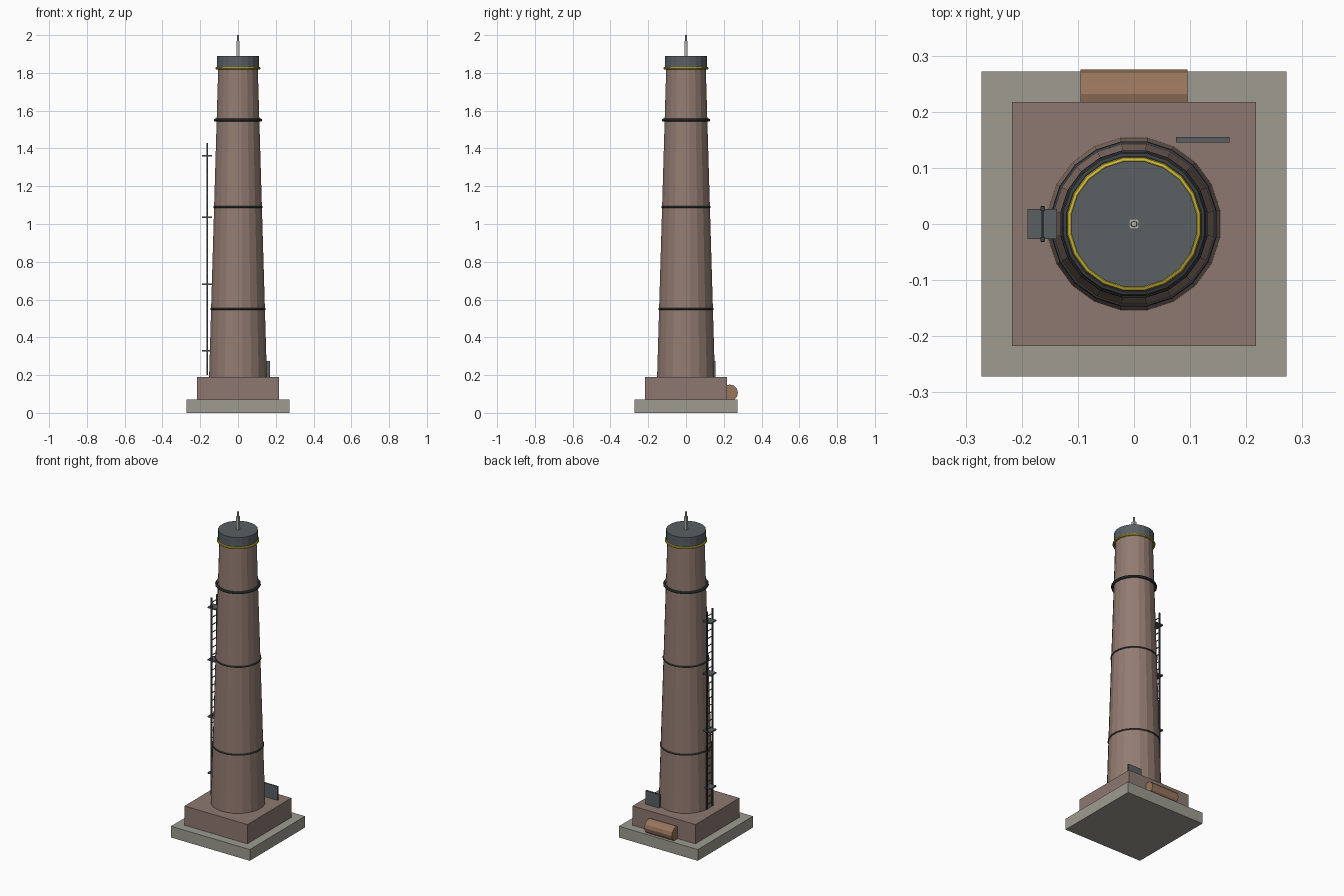
import bpy, math
from mathutils import Matrix

if "Cube" in bpy.data.objects:
    bpy.data.objects.remove(bpy.data.objects["Cube"])

SIDES = 20


def mat(name, rgb):
    m = bpy.data.materials.new(name)
    m.diffuse_color = (*rgb, 1)
    m.use_nodes = True
    m.node_tree.nodes["Principled BSDF"].inputs["Base Color"].default_value = m.diffuse_color
    return m


BRICK = mat("brick", (0.29, 0.20, 0.165))
PLINTH = mat("plinth_brick", (0.27, 0.19, 0.165))
STONE = mat("stone", (0.34, 0.33, 0.28))
STEEL = mat("dark_steel", (0.10, 0.115, 0.125))
IRON = mat("black_iron", (0.045, 0.05, 0.055))
YELLOW = mat("yellow", (0.60, 0.47, 0.04))
COPPER = mat("copper", (0.32, 0.18, 0.11))
PALE = mat("pale_metal", (0.45, 0.45, 0.42))


def finish(name, m):
    o = bpy.context.object
    o.name = name
    o.data.materials.append(m)
    return o


def box(name, lo, hi, m):
    bpy.ops.mesh.primitive_cube_add(size=1)
    c = [(a + b) / 2 for a, b in zip(lo, hi)]
    s = [b - a for a, b in zip(lo, hi)]
    bpy.context.object.data.transform(Matrix.Translation(c) @ Matrix.Diagonal((*s, 1)))
    return finish(name, m)


def cone(name, r1, r2, z1, z2, m, sides=SIDES, x=0, y=0):
    bpy.ops.mesh.primitive_cone_add(vertices=sides, radius1=r1, radius2=r2, depth=z2 - z1,
                                    location=(x, y, (z1 + z2) / 2),
                                    rotation=(0, 0, math.pi / sides))
    return finish(name, m)


def ring(name, r, minor, z, m):
    bpy.ops.mesh.primitive_torus_add(major_radius=r, minor_radius=minor, major_segments=SIDES,
                                     minor_segments=8, location=(0, 0, z),
                                     rotation=(0, 0, math.pi / SIDES))
    return finish(name, m)


# Footing and plinth
box("footing_slab", (-.272, -.272, 0), (.272, .272, .07), STONE)
box("plinth", (-.217, -.217, .07), (.217, .217, .19), PLINTH)

# Tapered shaft and cap
cone("chimney_shaft", .155, .106, .19, 1.83, BRICK)
cone("cap", .113, .113, 1.83, 1.89, STEEL)

# Bands round the shaft
ring("lower_band", .144, .005, .55, IRON)
ring("middle_band", .128, .005, 1.09, IRON)
ring("upper_band", .122, .008, 1.55, IRON)
ring("yellow_band", .114, .007, 1.825, YELLOW)

# Lightning rod
box("rod_base", (-.009, -.009, 1.89), (.009, .009, 1.97), PALE)
cone("rod_tip", .006, .005, 1.97, 2.0, PALE, 10)

# Ladder with rails, rungs and stand-off plates
LX = -.163
for side in (-1, 1):
    y = side * .027
    box("ladder_rail", (LX - .004, y - .004, .20), (LX + .004, y + .004, 1.43), IRON)
for i in range(26):
    z = .225 + i * .047
    bpy.ops.mesh.primitive_cylinder_add(vertices=6, radius=.003, depth=.064, location=(LX, 0, z),
                                        rotation=(math.pi / 2, 0, 0))
    finish("ladder_rung", STEEL)
for z in (.33, .682, 1.036, 1.362):
    box("ladder_bracket", (-.19, -.027, z - .004), (-.137, .027, z + .004), STEEL)

# Wall brackets hidden behind the plates, tying them to the narrowing shaft
# Access panel at the back
box("access_panel", (.075, .145, .19), (.17, .155, .275), STEEL)

# Flue pipe along the back of the plinth
bpy.ops.mesh.primitive_cylinder_add(vertices=12, radius=.043, depth=.19, location=(0, .232, .107),
                                    rotation=(0, math.pi / 2, 0))
finish("flue_pipe", COPPER)
